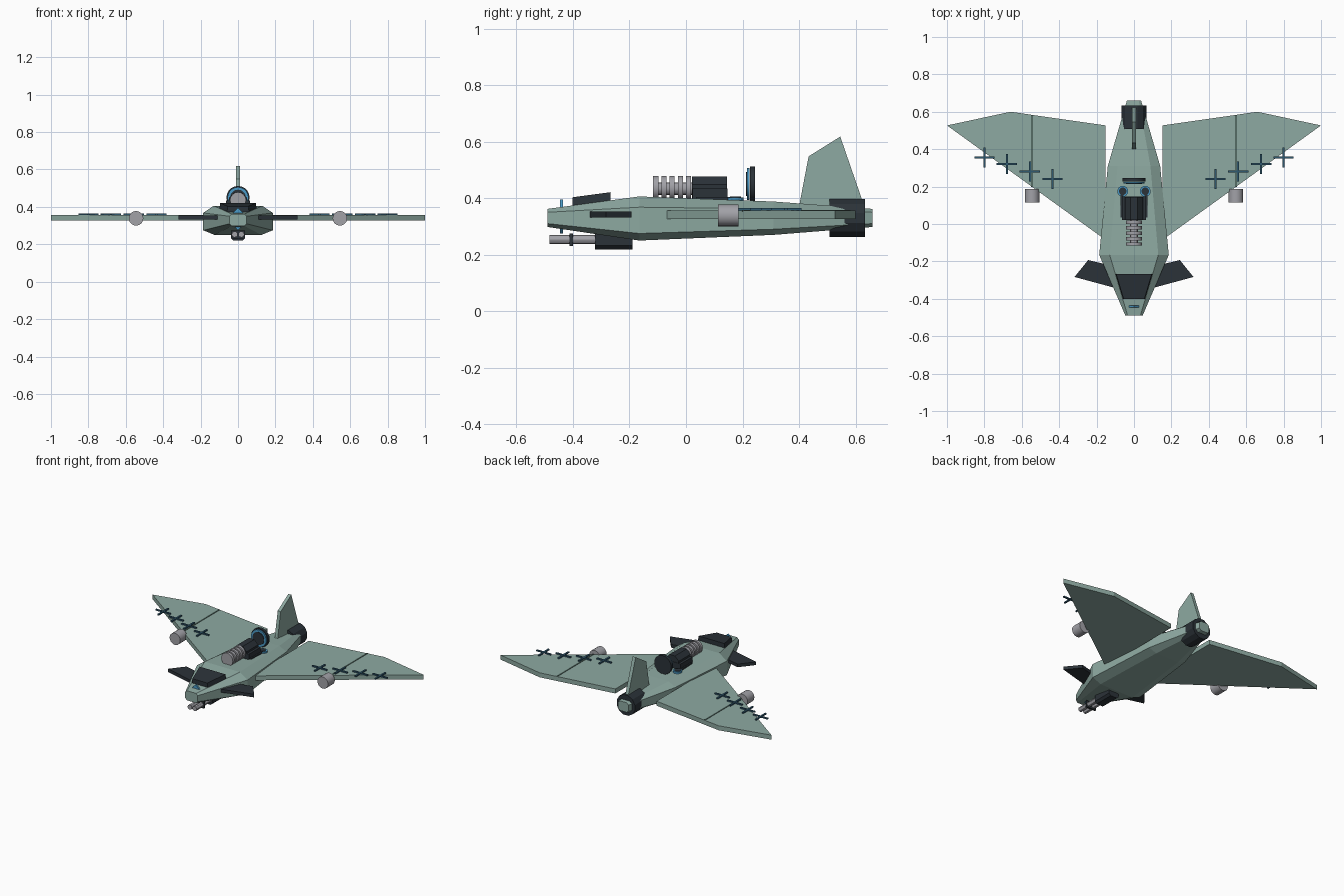
import bpy, bmesh, math
from mathutils import Matrix, Vector

if "Cube" in bpy.data.objects:
    bpy.data.objects.remove(bpy.data.objects["Cube"])


def mat(name, col):
    m = bpy.data.materials.new(name)
    m.diffuse_color = (*col, 1)
    m.use_nodes = True
    m.node_tree.nodes["Principled BSDF"].inputs["Base Color"].default_value = m.diffuse_color
    return m


GREEN = mat("sage green", (0.27, 0.40, 0.36))
SEAM = mat("dark green", (0.09, 0.15, 0.13))
DARK = mat("charcoal", (0.024, 0.032, 0.04))
GREY = mat("light grey", (0.36, 0.36, 0.39))
BLUE = mat("glow blue", (0.07, 0.33, 0.58))
NAVY = mat("navy", (0.03, 0.10, 0.16))


def finish(bm, name, material, smooth=False):
    bmesh.ops.recalc_face_normals(bm, faces=bm.faces)
    me = bpy.data.meshes.new(name)
    bm.to_mesh(me)
    bm.free()
    me.materials.append(material)
    ob = bpy.data.objects.new(name, me)
    bpy.context.collection.objects.link(ob)
    if smooth:
        bpy.ops.object.select_all(action='DESELECT')
        bpy.context.view_layer.objects.active = ob
        ob.select_set(True)
        bpy.ops.object.shade_smooth_by_angle()
    return ob


def loft(name, rings, material):
    """Closed solid through rings of equal point count."""
    bm = bmesh.new()
    loops = [[bm.verts.new(p) for p in r] for r in rings]
    n = len(rings[0])
    for a, b in zip(loops, loops[1:]):
        for i in range(n):
            bm.faces.new((a[i], a[(i + 1) % n], b[(i + 1) % n], b[i]))
    bm.faces.new(loops[0])
    bm.faces.new(loops[-1])
    return finish(bm, name, material)


def plate(name, pts, z0, z1, material):
    return loft(name, [[(x, y, z) for x, y in pts] for z in (z0, z1)], material)


def box(name, c, s, material):
    bm = bmesh.new()
    bmesh.ops.create_cube(bm, size=1, matrix=Matrix.Translation(c) @ Matrix.Diagonal((*s, 1)))
    return finish(bm, name, material)


def tube(name, c, r, length, material, n=12, axis='Y', smooth=False, turn=0.0):
    rot = Matrix.Rotation(math.pi / 2, 4, 'X') if axis == 'Y' else Matrix()
    bm = bmesh.new()
    bmesh.ops.create_cone(bm, cap_ends=True, segments=n, radius1=r, radius2=r, depth=length,
                          matrix=Matrix.Translation(c) @ rot @ Matrix.Rotation(turn, 4, 'Z'))
    return finish(bm, name, material, smooth)


def section(y, w, wt, wb, z0, z1, z2, z3):
    """Eight-sided hull section: bottom, lower side, upper side, top."""
    right = [(wb, y, z0), (w, y, z1), (w, y, z2), (wt, y, z3)]
    return right + [(-x, yy, z) for x, yy, z in reversed(right)]


# Hull
loft("hull", [
    section(-0.49, 0.046, 0.034, 0.034, 0.298, 0.31, 0.35, 0.362),
    section(-0.165, 0.186, 0.13, 0.125, 0.25, 0.275, 0.368, 0.406),
    section(0.31, 0.14, 0.088, 0.085, 0.27, 0.29, 0.362, 0.388),
    section(0.66, 0.038, 0.025, 0.025, 0.298, 0.31, 0.35, 0.362)], GREEN)

# Tail fin and engine collar
fin = [(0.40, 0.37), (0.434, 0.548), (0.546, 0.618), (0.635, 0.36)]
loft("tail_fin", [[(x, y, z) for y, z in fin] for x in (-0.011, 0.011)], GREEN)
tube("engine_collar", (0, 0.571, 0.33), 0.069, 0.126, DARK, 12, turn=math.pi / 12)

# Canopy
loft("canopy", [
    [(-0.06, -0.402, 0.365), (0.06, -0.402, 0.365), (0.055, -0.402, 0.403), (-0.055, -0.402, 0.403)],
    [(-0.10, -0.268, 0.385), (0.10, -0.268, 0.385), (0.095, -0.268, 0.421), (-0.095, -0.268, 0.421)]], DARK)

# Nose sensor: thin diamond through the nose
loft("nose_sensor", [[(0.06 * math.sin(k * math.pi / 2), y, 0.335 + 0.06 * math.cos(k * math.pi / 2))
                      for k in range(4)] for y in (-0.446, -0.436)], BLUE)

# Chin gun
loft("gun_mount", [[(x, y, z) for x, z in
                    [(0.024, 0.219), (0.038, 0.232), (0.038, 0.28), (-0.038, 0.28), (-0.038, 0.232), (-0.024, 0.219)]]
                   for y in (-0.322, -0.19)], DARK)
box("gun_clamp", (0, -0.406, 0.253), (0.074, 0.011, 0.044), DARK)

# Paired parts
wing = [(0.152, -0.085), (1.0, 0.527), (0.66, 0.60), (0.152, 0.527)]
canard = [(0.09, -0.345), (0.318, -0.283), (0.245, -0.193), (0.09, -0.23)]
crosses = [(0.435, 0.24), (0.557, 0.28), (0.68, 0.32), (0.80, 0.355)]
for s, side in ((1, "right"), (-1, "left")):
    plate("wing_" + side, [(s * x, y) for x, y in wing], 0.326, 0.356, GREEN)
    plate("canard_" + side, [(s * x, y) for x, y in canard], 0.332, 0.353, DARK)
    box("wing_seam_" + side, (s * 0.545, 0.39, 0.356), (0.009, 0.384, 0.005), SEAM)
    tube("wing_pod_" + side, (s * 0.545, 0.15, 0.339), 0.039, 0.072, GREY, 20, smooth=True)
    for i, (x, y) in enumerate(crosses):
        box(f"cross_bar_{side}_{i}", (s * x, y, 0.361), (0.108, 0.011, 0.008), NAVY)
        box(f"cross_post_{side}_{i}", (s * x, y, 0.361), (0.011, 0.108, 0.008), NAVY)
    tube("gun_barrel_" + side, (s * 0.018, -0.40, 0.253), 0.016, 0.166, GREY, 12, smooth=True)
    # Dorsal rails and vents
    box("dorsal_rail_" + side, (s * 0.064, 0.10, 0.394), (0.018, 0.13, 0.02), DARK)
    tube("vent_rim_" + side, (s * 0.06, 0.175, 0.392), 0.029, 0.022, BLUE, 16, 'Z')
    tube("vent_core_" + side, (s * 0.06, 0.175, 0.394), 0.02, 0.024, DARK, 16, 'Z')

# Dorsal reactor: ribbed barrel, dark housing, rear disc with glowing ring
tube("reactor_core", (0, -0.04, 0.434), 0.022, 0.15, GREY, 12, smooth=True)
for i in range(5):
    tube(f"reactor_rib_{i}", (0, -0.107 + i * 0.029, 0.436), 0.043, 0.018, GREY, 16, smooth=True)
tube("reactor_housing", (0, 0.083, 0.428), 0.052, 0.124, DARK, 8, turn=math.pi / 8)
box("reactor_base", (0, 0.085, 0.41), (0.128, 0.125, 0.05), DARK)
tube("reactor_disc", (0, 0.236, 0.45), 0.062, 0.018, DARK, 20, smooth=True)
tube("reactor_glow", (0, 0.221, 0.45), 0.056, 0.009, BLUE, 20, smooth=True)
tube("reactor_hub", (0, 0.219, 0.45), 0.042, 0.012, DARK, 20, smooth=True)
